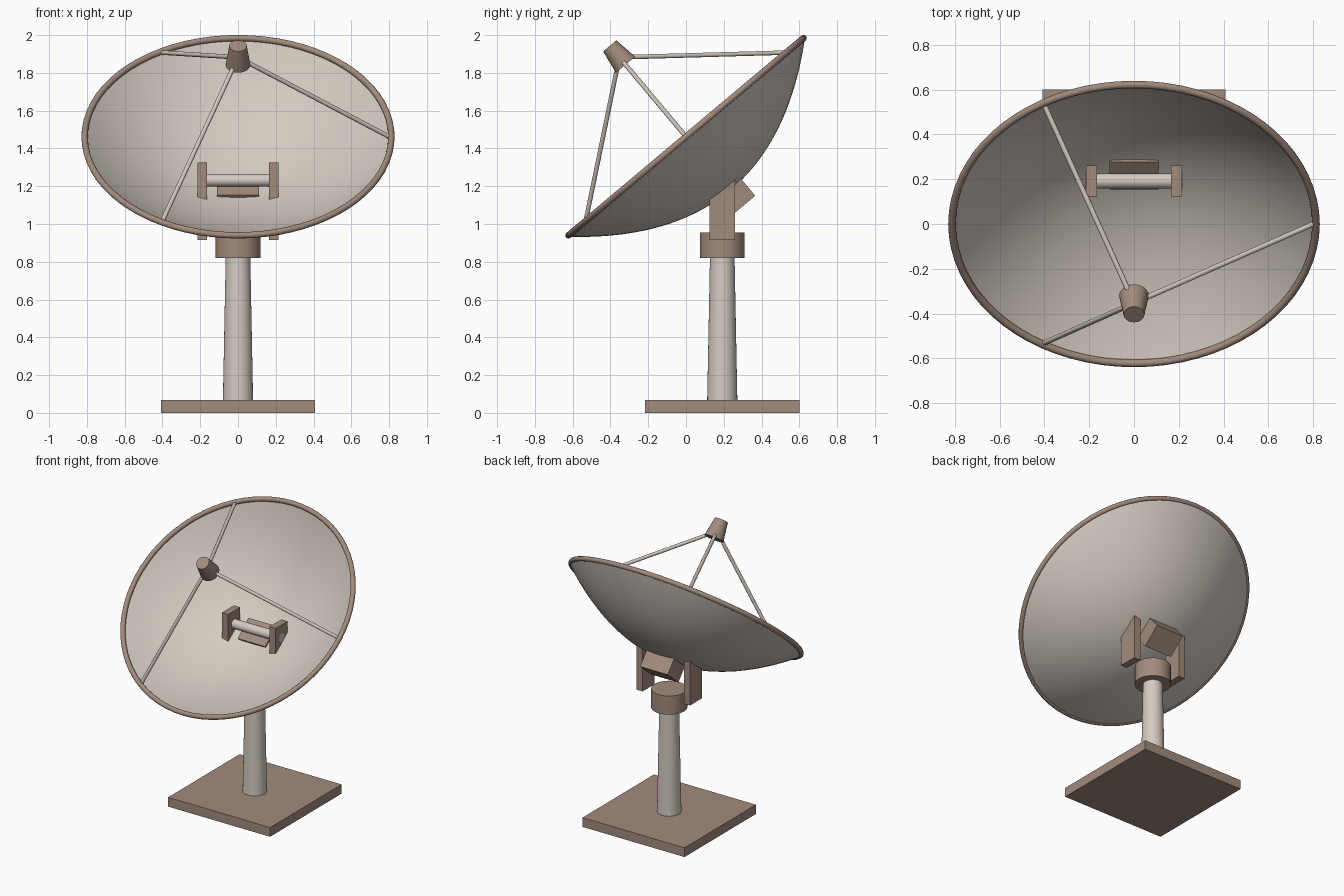
import bpy, bmesh, math
from mathutils import Matrix, Vector

if "Cube" in bpy.data.objects:
    bpy.data.objects.remove(bpy.data.objects["Cube"])

TILT = math.radians(40)
MOUNT_Y = 0.192
# Dish frame: local z is the dish axis, origin at the rim centre
DISH = Matrix.Translation((0, 0, 1.462)) @ Matrix.Rotation(TILT, 4, 'X')


def material(name, rgb):
    m = bpy.data.materials.new(name)
    m.diffuse_color = (*rgb, 1)
    m.use_nodes = True
    m.node_tree.nodes["Principled BSDF"].inputs["Base Color"].default_value = m.diffuse_color
    return m


LIGHT = material("warm light grey", (0.66, 0.60, 0.535))
BROWN = material("dusty brown", (0.36, 0.26, 0.205))


def finish(name, bm, mat, smooth=True):
    bmesh.ops.recalc_face_normals(bm, faces=bm.faces)
    mesh = bpy.data.meshes.new(name)
    bm.to_mesh(mesh)
    bm.free()
    mesh.materials.append(mat)
    ob = bpy.data.objects.new(name, mesh)
    bpy.context.collection.objects.link(ob)
    if smooth:
        bpy.ops.object.select_all(action='DESELECT')
        ob.select_set(True)
        bpy.context.view_layer.objects.active = ob
        bpy.ops.object.shade_smooth_by_angle(angle=math.radians(35))
    return ob


def box(name, center, size, mat, frame=Matrix()):
    bm = bmesh.new()
    m = frame @ Matrix.Translation(center) @ Matrix.Diagonal((*size, 1))
    bmesh.ops.create_cube(bm, size=1, matrix=m)
    return finish(name, bm, mat, False)


def rod(name, a, b, r1, r2, mat, sides=32, frame=Matrix()):
    a, b = Vector(a), Vector(b)
    d = b - a
    m = frame @ Matrix.Translation((a + b) / 2) @ d.to_track_quat('Z', 'Y').to_matrix().to_4x4()
    bm = bmesh.new()
    bmesh.ops.create_cone(bm, cap_ends=True, segments=sides, radius1=r1,
                          radius2=r2, depth=d.length, matrix=m)
    return finish(name, bm, mat)


def lathe(name, points, mat, closed, frame, steps=72):
    bm = bmesh.new()
    vs = [bm.verts.new((r, 0, z)) for r, z in points]
    pairs = list(zip(vs, vs[1:])) + ([(vs[-1], vs[0])] if closed else [])
    es = [bm.edges.new(p) for p in pairs]
    bmesh.ops.spin(bm, geom=vs + es, cent=(0, 0, 0), axis=(0, 0, 1),
                   angle=2 * math.pi, steps=steps)
    bmesh.ops.remove_doubles(bm, verts=bm.verts, dist=1e-4)
    bmesh.ops.transform(bm, matrix=frame, verts=bm.verts)
    return finish(name, bm, mat)


# Base, tapered pole and collar
box("base_plate", (0, MOUNT_Y, 0.0335), (0.816, 0.816, 0.067), BROWN)
rod("pole", (0, MOUNT_Y, 0.06), (0, MOUNT_Y, 0.83), 0.08, 0.065, LIGHT)
rod("collar", (0, MOUNT_Y, 0.82), (0, MOUNT_Y, 0.955), 0.119, 0.119, BROWN)

# Yoke arms and the pivot bar between them
for side, label in ((-1, "left"), (1, "right")):
    box(label + "_yoke_arm", (side * 0.19, MOUNT_Y, 1.12), (0.05, 0.137, 0.41), BROWN)
rod("pivot_bar", (-0.2155, MOUNT_Y, 1.232), (0.2155, MOUNT_Y, 1.232), 0.033, 0.033, LIGHT)

# Hub block behind the dish
box("hub_block", (0, 0, -0.405), (0.22, 0.16, 0.14), BROWN, DISH)

# Parabolic dish shell
R, DEPTH, N = 0.81, 0.356, 20
inner = [(R * i / N, -DEPTH * (1 - (i / N) ** 2)) for i in range(N + 1)]
outer = [(r, z - 0.012) for r, z in reversed(inner)]
lathe("dish", inner + outer, LIGHT, False, DISH)

# Rolled rim
ring = [(0.812 + 0.017 * math.cos(t * math.pi / 6), 0.017 * math.sin(t * math.pi / 6))
        for t in range(12)]
lathe("dish_rim", ring, BROWN, True, DISH)

# Feed horn on three struts
rod("feed_horn", (0, 0, 0.498), (0, 0, 0.628), 0.066, 0.046, BROWN, 24, DISH)
for i in range(3):
    a = i * 2 * math.pi / 3
    c, s = math.cos(a), math.sin(a)
    rod(f"feed_strut_{i + 1}", (0.8 * c, 0.8 * s, 0), (0.02 * c, 0.02 * s, 0.535),
        0.012, 0.012, LIGHT, 12, DISH)
